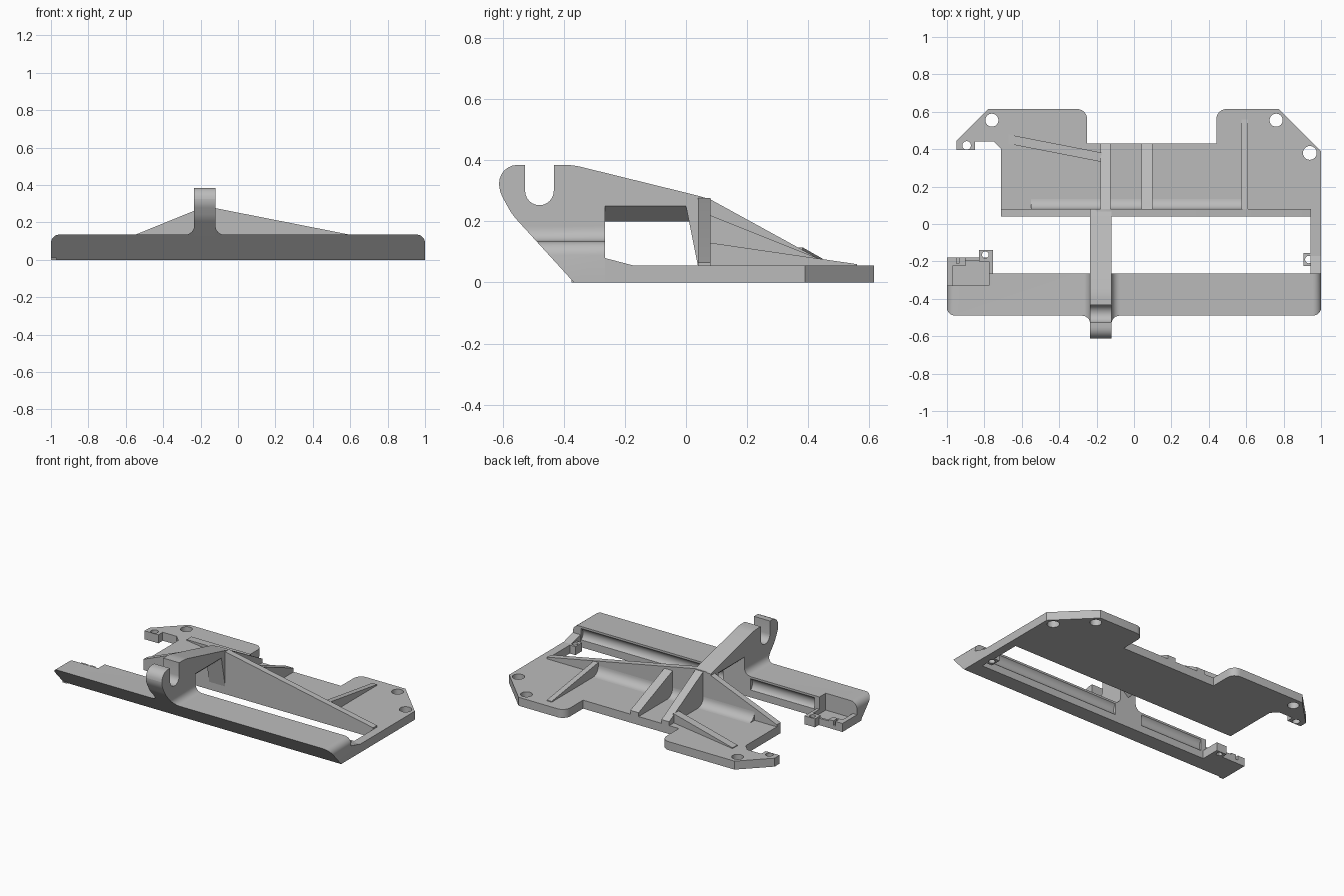
import bpy, bmesh, math
from mathutils import Vector

cube = bpy.data.objects.get("Cube")
if cube:
    bpy.data.objects.remove(cube, do_unlink=True)

grey = bpy.data.materials.new("mid_grey")
grey.use_nodes = True
grey.diffuse_color = (0.5, 0.5, 0.5, 1)
grey.node_tree.nodes["Principled BSDF"].inputs["Base Color"].default_value = (0.5, 0.5, 0.5, 1)


def rounded(points, steps=6):
    """Replace every (a, b, radius) corner by an arc; plain (a, b) stays sharp."""
    out = []
    for i, p in enumerate(points):
        c = Vector(p[:2])
        if len(p) < 3:
            out.append(c)
            continue
        u = (Vector(points[i - 1][:2]) - c).normalized()
        v = (Vector(points[(i + 1) % len(points)][:2]) - c).normalized()
        half = u.angle(v) / 2
        mid = c + (u + v).normalized() * p[2] / math.sin(half)
        cut = p[2] / math.tan(half)
        a, b = c + u * cut - mid, c + v * cut - mid
        sweep = a.angle(b)
        for k in range(steps + 1):
            t = k / steps
            out.append(mid + (a * math.sin((1 - t) * sweep) + b * math.sin(t * sweep)) / math.sin(sweep))
    return out


def prism(name, points, axis, lo, hi):
    """Extrude a profile along an axis: x uses (y, z), y uses (x, z), z uses (x, y)."""
    place = {"x": lambda p, d: (d, p[0], p[1]),
             "y": lambda p, d: (p[0], d, p[1]),
             "z": lambda p, d: (p[0], p[1], d)}[axis]
    bm = bmesh.new()
    rings = [[bm.verts.new(place(p, d)) for p in points] for d in (lo, hi)]
    n = len(points)
    for ring in rings:
        bm.faces.new(ring)
    for i in range(n):
        j = (i + 1) % n
        bm.faces.new((rings[0][i], rings[0][j], rings[1][j], rings[1][i]))
    bmesh.ops.recalc_face_normals(bm, faces=bm.faces)
    mesh = bpy.data.meshes.new(name)
    bm.to_mesh(mesh)
    bm.free()
    mesh.materials.append(grey)
    ob = bpy.data.objects.new(name, mesh)
    bpy.context.collection.objects.link(ob)
    return ob


def box(name, x0, x1, y0, y1, z0, z1):
    return prism(name, [(x0, y0), (x1, y0), (x1, y1), (x0, y1)], "z", z0, z1)


def circle(a, b, r, n=24):
    return [(a + r * math.cos(math.tau * k / n), b + r * math.sin(math.tau * k / n)) for k in range(n)]


def subtract(target, cutter):
    mod = target.modifiers.new("cut", "BOOLEAN")
    mod.operation, mod.solver, mod.object = "DIFFERENCE", "EXACT", cutter
    bpy.context.view_layer.objects.active = target
    bpy.ops.object.modifier_apply(modifier=mod.name)
    bpy.data.objects.remove(cutter, do_unlink=True)


def drill(target, x, y, r):
    subtract(target, prism("drill", circle(x, y, r), "z", -0.1, 0.2))


T = 0.055                       # base plate thickness
ARM_L, ARM_R = -0.235, -0.12    # sides of the central arm
BACK = -0.265                   # rear face of the front bar

# Base plate with notched rear edge and mounting ears
plate = prism("base_plate", rounded([
    (-0.71, 0.04), (0.945, 0.04), (1, 0.04), (1, 0.39), (0.775, 0.615),
    (0.44, 0.615, 0.055), (0.44, 0.43), (-0.25, 0.43), (-0.25, 0.615, 0.055),
    (-0.78, 0.615), (-0.95, 0.445), (-0.95, 0.395), (-0.85, 0.395),
    (-0.85, 0.44), (-0.75, 0.44), (-0.71, 0.4)]), "z", 0, T)
for x, y, r in ((-0.76, 0.555, 0.035), (0.76, 0.555, 0.035),
                (0.94, 0.38, 0.037), (-0.895, 0.42, 0.023)):
    drill(plate, x, y, r)

# Side link joining plate and bar, with its drilled lug and gusset
link = prism("side_link", [(0.945, 0.04), (0.945, -0.155), (0.905, -0.155), (0.905, -0.225),
                           (0.945, -0.225), (0.945, BACK), (1, BACK), (1, 0.04)], "z", 0, T)
drill(link, 0.935, -0.19, 0.02)
prism("link_gusset", [(BACK, T), (-0.17, T), (BACK, 0.08)], "x", 0.945, 1)

# Front bar: rounded ends, flared foot for the arm, raked front face
bar = prism("front_bar", rounded([
    (-1, 0), (1, 0), (1, 0.135, 0.045), (ARM_R, 0.135, 0.045), (ARM_R, 0.185),
    (ARM_L, 0.185), (ARM_L, 0.135, 0.045), (-1, 0.135, 0.045)]), "y", -0.367, BACK)
for v in bar.data.vertices:
    if v.co.y < -0.3:
        v.co.y -= v.co.z * 0.91
subtract(bar, box("pocket_cutter", -1.1, -0.775, -0.33, -0.1, 0.025, 0.3))
for x0, x1 in ((-0.74, -0.28), (-0.08, 0.94)):
    subtract(bar, prism("scoop_cutter", circle(-0.235, 0.085, 0.048), "x", x0, x1))

# Tray and lugs at the bar's right end
tray = box("tray_floor", -0.97, -0.755, BACK - 0.005, -0.18, 0, 0.025)
prism("tray_side_wall", [(-0.375, 0), (-0.18, 0), (-0.18, T), (-0.33, T), (-0.375, 0.025)],
      "x", -1, -0.97)
lug = box("tray_lug", -0.83, -0.755, -0.2, -0.14, 0, T)
drill(lug, -0.795, -0.165, 0.018)
hook = box("tray_hook", -0.97, -0.9, -0.225, -0.18, 0, T)
subtract(hook, box("hook_slot", -0.95, -0.935, -0.21, -0.1, -0.1, 0.2))
box("tray_rear_wall", -0.9, -0.83, -0.195, -0.18, 0, 0.045)
box("tray_inner_wall", -0.775, -0.755, BACK - 0.005, -0.2, 0, T)

# Central arm with an open hook and window below
slot = [(-0.48 - 0.047 * math.cos(math.pi * k / 12), 0.3 - 0.047 * math.sin(math.pi * k / 12))
        for k in range(13)]
prism("hooked_arm", rounded([
    (BACK, 0.05), (-0.4125, 0.05), (-0.57, 0.223, 0.2), (-0.612, 0.3, 0.1), (-0.612, 0.385, 0.06),
    (-0.527, 0.385)]) + slot + rounded([
        (-0.433, 0.385), (-0.37, 0.385, 0.25), (0.04, 0.284), (0.08, 0.272),
        (0.08, 0.05), (0.04, 0.05), (0, 0.25), (BACK, 0.25)]), "x", ARM_L, ARM_R)
prism("arm_underside", [(ARM_L, 0.25), ((ARM_L + ARM_R) / 2, 0.2), (ARM_R, 0.25)], "y", BACK, 0.025)

# Cross wall, tallest at the arm, with a concave foot fillet
prism("cross_wall", [(-0.71, 0.04), (0.945, 0.04), (0.945, 0.066), (ARM_R, 0.276),
                     (-0.2, 0.276), (-0.71, 0.069)], "y", 0.04, 0.08)
cove = [(0.135 - 0.055 * math.sin(math.pi * k / 16), 0.11 - 0.055 * math.cos(math.pi * k / 16))
        for k in range(9)]
prism("wall_fillet", [(0.08, 0.05), (0.135, 0.05)] + cove, "x", -0.55, 0.58)

# Tapered ribs behind the wall
for name, x0, x1, top, end, tip in (("arm_rib", -0.18, -0.125, 0.272, 0.43, 0.08),
                                    ("middle_rib", 0.04, 0.1, 0.22, 0.43, 0.08),
                                    ("outer_rib", 0.575, 0.61, 0.13, 0.56, 0.06)):
    prism(name, [(0.08, 0.04), (end, 0.04), (end, tip), (0.08, top)], "x", x0, x1)
diagonal = prism("diagonal_rib", [(-0.67, 0.04), (-0.175, 0.04), (-0.175, 0.115), (-0.67, 0.06)],
                 "y", 0.332, 0.382)
for v in diagonal.data.vertices:
    v.co.y -= (v.co.x + 0.175) * 0.195

# Smooth curved surfaces while keeping hard edges
bpy.ops.object.select_all(action="DESELECT")
for ob in bpy.context.collection.objects:
    if ob.type == "MESH" and grey.name in ob.data.materials:
        ob.select_set(True)
        bpy.context.view_layer.objects.active = ob
bpy.ops.object.shade_smooth_by_angle(angle=math.radians(30))
